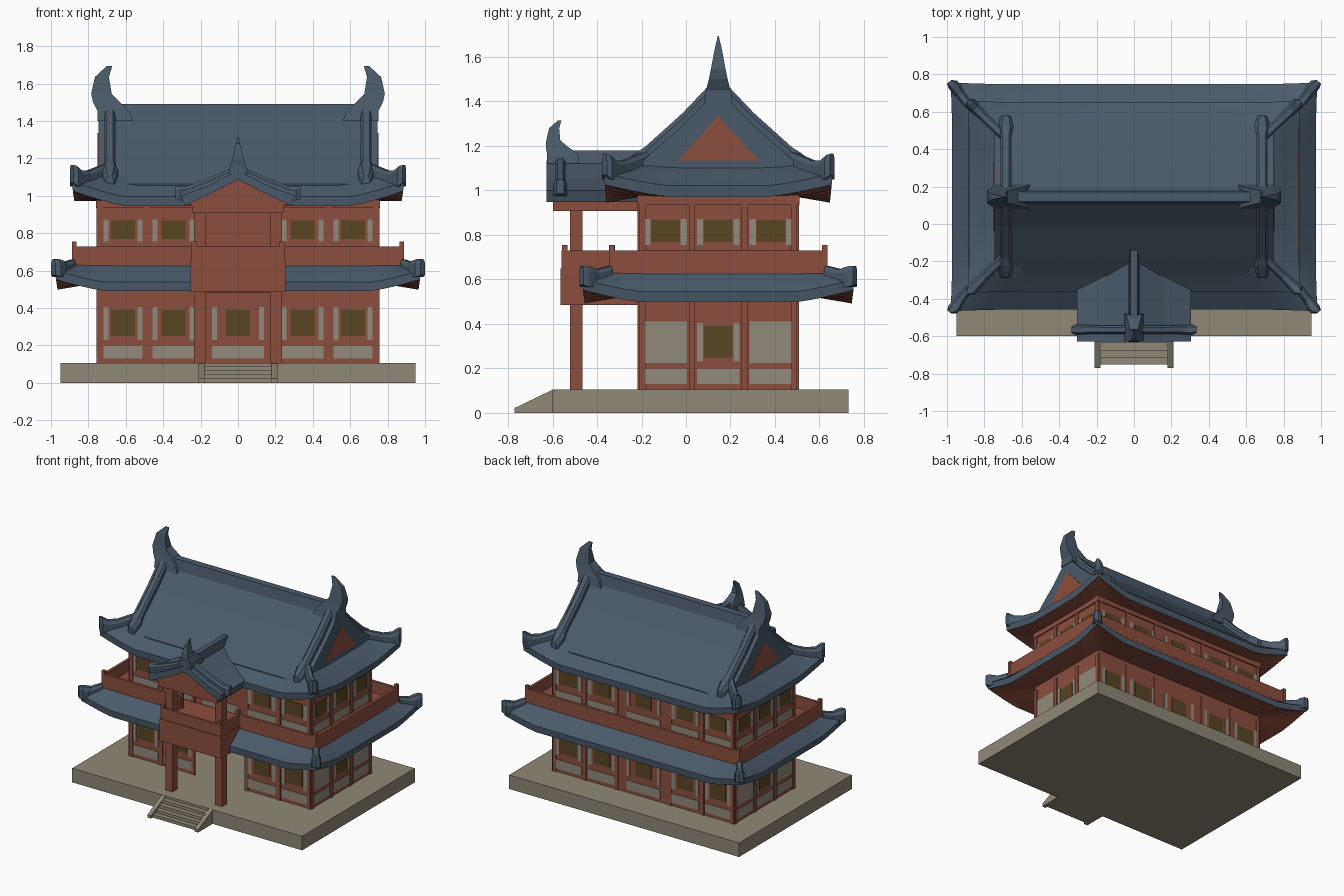
import bpy, bmesh, math

if "Cube" in bpy.data.objects:
    bpy.data.objects.remove(bpy.data.objects["Cube"])

CY = 0.145                      # centre of the building in y


def material(name, r, g, b):
    m = bpy.data.materials.new(name)
    lin = [((c / 255 + 0.055) / 1.055) ** 2.4 for c in (r, g, b)]
    m.diffuse_color = (*lin, 1)
    m.use_nodes = True
    m.node_tree.nodes["Principled BSDF"].inputs["Base Color"].default_value = m.diffuse_color
    return m


RED = material("red_timber", 140, 78, 62)
SLATE = material("slate_tile", 74, 90, 106)
STONE = material("stone", 143, 136, 118)
PLASTER = material("pale_plaster", 146, 139, 124)
AMBER = material("amber_window", 88, 69, 34)


def loft(name, sections, mats, caps=True, face_mats=None, smooth=False):
    """Skin a row of equal closed sections."""
    bm = bmesh.new()
    rows = [[bm.verts.new(p) for p in s] for s in sections]
    n = len(rows[0])
    for k in range(len(rows) - 1):
        for i in range(n):
            j = (i + 1) % n
            f = bm.faces.new((rows[k][i], rows[k][j], rows[k + 1][j], rows[k + 1][i]))
            if face_mats:
                f.material_index = face_mats[k]
    if caps:
        bm.faces.new(rows[0][::-1])
        bm.faces.new(rows[-1])
        bmesh.ops.recalc_face_normals(bm, faces=bm.faces)
    me = bpy.data.meshes.new(name)
    bm.to_mesh(me)
    bm.free()
    for m in mats:
        me.materials.append(m)
    ob = bpy.data.objects.new(name, me)
    bpy.context.collection.objects.link(ob)
    if smooth:
        bpy.ops.object.select_all(action='DESELECT')
        ob.select_set(True)
        bpy.context.view_layer.objects.active = ob
        bpy.ops.object.shade_smooth_by_angle(angle=math.radians(25))
    return ob


def box(name, x0, x1, y0, y1, z0, z1, mat):
    return loft(name, [[(x0, y0, z), (x1, y0, z), (x1, y1, z), (x0, y1, z)] for z in (z0, z1)], [mat])


def prism_y(name, poly, y0, y1, mat):
    return loft(name, [[(x, y, z) for x, z in poly] for y in (y0, y1)], [mat])


def prism_x(name, poly, x0, x1, mat):
    return loft(name, [[(x, CY + y, z) for y, z in poly] for x in (x0, x1)], [mat])


def bar(name, pts):
    """Ridge bar along (x, y, z, width, height) points, with a chamfered top."""
    dx, dy = pts[-1][0] - pts[0][0], pts[-1][1] - pts[0][1]
    l = math.hypot(dx, dy)
    nx, ny = -dy / l, dx / l
    prof = ((-.5, None), (.5, None), (.5, .6), (.28, 1), (-.28, 1), (-.5, .6))
    return loft(name, [[(x + nx * w * a, y + ny * w * a, z - 0.03 if b is None else z + h * b)
                        for a, b in prof] for x, y, z, w, h in pts], [SLATE])


def skirt(name, rings, reach, rise, flare, side_lift):
    """Four-sided eave with upswept corners; rings are (half x, half y, z, rise factor)."""
    def side(h):
        d = [reach * k / 4 for k in range(5)]
        return [(-(h - e) / h, (1 - e / reach) ** 1.25) for e in d] + \
               [((h - e) / h, (1 - e / reach) ** 1.25) for e in d[::-1]][:-1]
    hx0, hy0 = rings[2][:2]
    sections = []
    for hx, hy, z, f in rings:
        s = []
        for q in range(4):
            for t, r in side(hx0 if q % 2 == 0 else hy0):
                g = flare * r * f
                a, b = hx + g, hy + g
                x, y = ((t * a, -b), (a, t * b), (-t * a, b), (-a, -t * b))[q]
                s.append((x, CY + y, z + rise * r * f + (side_lift * (1 - r) * f if q % 2 else 0)))
        sections.append(s)
    return loft(name, sections, [RED, SLATE], caps=False,
                face_mats=[0] + [1] * (len(rings) - 2), smooth=True)


# stone base and steps
box("stone_base", -.95, .95, -.6, .73, 0, .105, STONE)
for i in range(4):
    box("step", -.18, .18, -.75 + i * .0375, -.6, 0, .022 + i * .022, STONE)
for s in (-1, 1):
    a, b = sorted((s * .18, s * .21))
    prism_x("step_side", [(-.77 - CY, 0), (-.6 - CY, 0), (-.6 - CY, .104), (-.77 - CY, .022)], a, b, STONE)

# walls of both storeys
WX, Y0, Y1, T = .75, -.21, .50, .02
for z0, z1, gap in ((.1, .56, .22), (.6, .98, 0)):
    box("back_wall", -WX, WX, Y1 - T, Y1, z0, z1, RED)
    for s in (-1, 1):
        a, b = sorted((s * WX, s * (WX - T)))
        box("side_wall", a, b, Y0 + T, Y1 - T, z0, z1, RED)
        a, b = sorted((s * WX, s * gap))
        box("front_wall", a, b, Y0, Y0 + T, z0, z1, RED)
box("door_lintel", -.22, .22, Y0, Y0 + T, .48, .56, RED)


def plate(face, name, u0, u1, z0, z1, d, mat):
    """Thin plate on a wall face: front, back, left, right or inner back."""
    if face in ("front", "back", "inner"):
        y, s = {"front": (Y0, -1), "back": (Y1, 1), "inner": (Y1 - T, -1)}[face]
        a, b = sorted((y - s * .002, y + s * d))
        box(name, u0, u1, a, b, z0, z1, mat)
    else:
        s = 1 if face == "right" else -1
        a, b = sorted((s * (WX - .002), s * (WX + d)))
        box(name, a, b, CY + u0, CY + u1, z0, z1, mat)


def bay(face, u, hw, upper, blank=False, hole=False):
    lo = (.655, .715) if upper else (.13, .198)
    st = (.755, .872) if upper else (.23, .405)
    wi = (.768, .868) if upper else (.25, .39)
    plate(face, "lower_panel", u - hw, u + hw, *lo, .004, PLASTER)
    if blank:
        plate(face, "blank_panel", u - hw, u + hw, .225, .41, .004, PLASTER)
    if blank or hole:
        return
    for s in (-1, 1):
        c = u + s * (hw - .014)
        plate(face, "side_strip", c - .014, c + .014, *st, .004, PLASTER)
    plate(face, "window", u - .065, u + .065, *wi, .004, AMBER)


XB = ((-.615, .105), (-.345, .113), (0, .14), (.345, .113), (.615, .105))
for upper in (False, True):
    for face in ("front", "back"):
        for u, hw in XB:
            if face == "back" or u or upper:
                bay(face, u, hw, upper, hole=(face == "front" and u == 0))
    for face in ("left", "right"):
        for u in (-.237, 0, .237):
            bay(face, u, .096, upper, blank=(not upper and u != 0))
bay("inner", 0, .14, False)

# timber posts between the bays
for z0, z1 in ((.1, .5), (.62, .95)):
    for face in ("front", "back"):
        for u in (-.735, -.487, -.22, .22, .487, .735):
            plate(face, "wall_post", u - .014, u + .014, z0, z1, .007, RED)
    for face in ("left", "right"):
        for u in (-.34, -.118, .118, .34):
            plate(face, "wall_post", u - .014, u + .014, z0, z1, .007, RED)
box("eave_beam", -.76, .76, Y0 - .01, Y1 + .01, .935, .985, RED)

# lower roof, balcony deck and railing
skirt("lower_roof", [(.74, .345, .535, 0), (.965, .60, .492, 1), (.972, .603, .54, 1),
                     (.93, .548, .58, .55), (.875, .478, .632, 0)], .25, .06, .008, .006)
box("balcony_deck", -.885, .885, CY - .4875, CY + .4875, .60, .645, RED)
RX, RY = .875, .478
for s in (-1, 1):
    box("side_rail", s * RX - .01, s * RX + .01, CY - RY, CY + RY, .64, .73, RED)
    a, b = sorted((s * .24, s * RX))
    box("front_rail", a, b, CY - RY - .01, CY - RY + .01, .64, .73, RED)
    for y in (CY - RY, CY + RY):
        box("rail_post", s * RX - .012, s * RX + .012, y - .012, y + .012, .62, .755, RED)
    for y in (CY - RY, -.545):
        box("porch_rail_post", s * .235 - .013, s * .235 + .013, y - .013, y + .013, .62, .755, RED)
    box("porch_side_rail", s * .24 - .01, s * .24 + .01, -.56, CY - RY, .64, .73, RED)
    box("porch_column", s * .205 - .03, s * .205 + .03, -.522, -.465, .1, .93, RED)
box("back_rail", -RX, RX, CY + RY - .01, CY + RY + .01, .64, .73, RED)
box("porch_front_rail", -.24, .24, -.56, -.54, .64, .73, RED)
box("porch_balcony", -.255, .255, -.565, -.21, .485, .648, RED)

# main roof: eave skirt, gable body, red gable triangle
skirt("upper_roof", [(.74, .345, .972, 0), (.875, .502, .945, 1), (.88, .505, .995, 1),
                     (.80, .425, 1.052, .5), (.70, .33, 1.13, 0), (.68, .31, 1.135, 0)], .28, .08, .008, .026)
half = [(.42, 1.062), (.33, 1.142), (.16, 1.29), (0, 1.455)]
prism_x("upper_roof_gable_body", half + [(-y, z) for y, z in half[-2::-1]] + [(-.42, 1.0), (.42, 1.0)],
        -.745, .745, SLATE)
prism_x("gable_triangle", [(-.182, 1.135), (.182, 1.135), (0, 1.335)], -.75, .75, RED)

# ridges with curled ends
prism_x("main_ridge", [(-.045, 1.39), (.045, 1.39), (.026, 1.49), (-.026, 1.49)], -.72, .72, SLATE)
HORN = ((.75, .56, 1.40, .065), (.75, .58, 1.45, .055), (.775, .63, 1.50, .042),
        (.785, .675, 1.545, .033), (.765, .69, 1.635, .016), (.70, .672, 1.695, .002))
for s in (-1, 1):
    loft("ridge_horn", [[(s * a, CY - w, z), (s * b, CY - w, z), (s * b, CY + w, z), (s * a, CY + w, z)]
                        for a, b, z, w in HORN], [SLATE])
    for t in (-1, 1):
        bar("gable_ridge", [(s * .685, CY + t * d, z, w, h) for d, z, w, h in (
            (.02, 1.43, .06, .065), (.16, 1.288, .06, .06), (.33, 1.14, .06, .055),
            (.37, 1.10, .085, .07), (.425, 1.06, .06, .065), (.435, 1.06, .04, .05))])
        bar("upper_hip_ridge", [(s * x, CY + t * y, z, w, h) for x, y, z, w, h in (
            (.70, .33, 1.13, .05, .045), (.80, .425, 1.09, .05, .045), (.845, .47, 1.08, .06, .055),
            (.875, .50, 1.08, .065, .08), (.889, .512, 1.10, .03, .065))])
        bar("lower_hip_ridge", [(s * x, CY + t * y, z, w, h) for x, y, z, w, h in (
            (.885, .49, .62, .045, .04), (.93, .55, .60, .05, .045), (.95, .58, .595, .065, .06),
            (.97, .603, .597, .06, .064), (.988, .615, .607, .03, .052))])

# porch roof
pt = [(.305, 1.0), (.16, 1.052), (0, 1.135)]
pl = [(0, 1.085), (.15, 1.01), (.285, .947)]
prism_y("porch_roof", pt + [(-x, z) for x, z in pt[1::-1]] + [(-x, z) for x, z in pl[::-1]] + pl[1:],
        -.628, -.14, SLATE)
prism_y("porch_gable", [(-.275, .95), (.275, .95), (0, 1.09)], -.6, -.21, RED)
box("porch_beam", -.245, .245, -.597, -.21, .907, .955, RED)
prism_y("porch_ridge", [(-.03, 1.11), (.03, 1.11), (.018, 1.18), (-.018, 1.18)], -.56, -.1, SLATE)
for s in (-1, 1):
    bar("porch_verge_ridge", [(s * x, -.565, z, w, h) for x, z, w, h in (
        (0, 1.13, .045, .035), (.16, 1.052, .045, .04), (.28, 1.008, .05, .04),
        (.31, 1.005, .06, .045), (.335, 1.015, .035, .035))])
PORCH_HORN = ((.625, .48, 1.12, .05), (.625, .485, 1.165, .042), (.63, .53, 1.195, .03),
              (.628, .565, 1.225, .022), (.615, .57, 1.28, .010), (.575, .56, 1.315, .002))
loft("porch_horn", [[(-w, -a, z), (w, -a, z), (w, -b, z), (-w, -b, z)] for a, b, z, w in PORCH_HORN], [SLATE])
